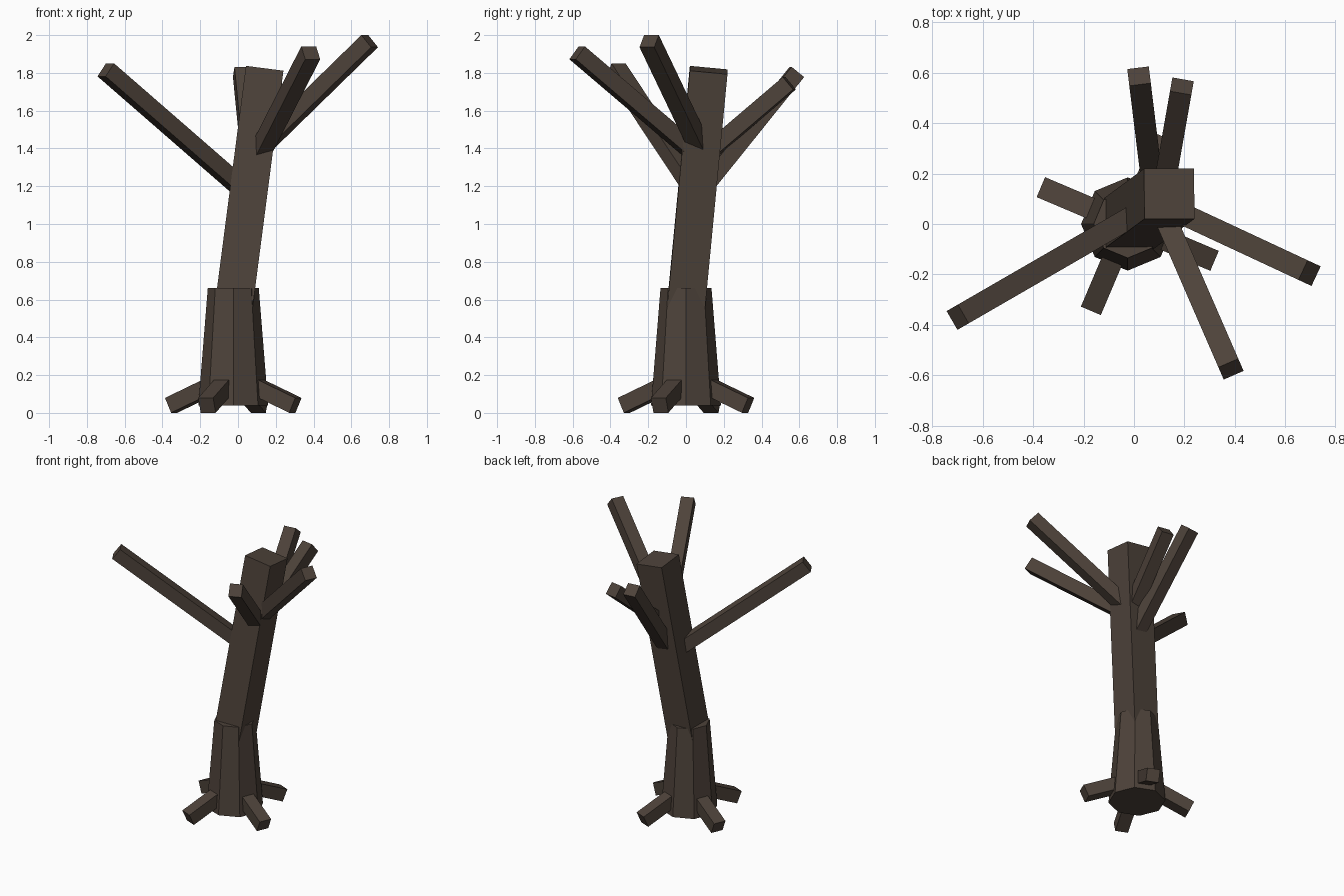
import bpy
from math import radians, cos, sin, atan
from mathutils import Matrix, Vector

if "Cube" in bpy.data.objects:
    bpy.data.objects.remove(bpy.data.objects["Cube"])

bark = bpy.data.materials.new("bark")
bark.diffuse_color = (0.075, 0.055, 0.042, 1)
bark.use_nodes = True
bark.node_tree.nodes["Principled BSDF"].inputs["Base Color"].default_value = bark.diffuse_color


def finish(name):
    ob = bpy.context.object
    ob.name = name
    ob.data.materials.append(bark)
    return ob


def beam(name, tip, heading, pitch, length, thick=0.086):
    """Square beam ending at tip, pointing along heading/pitch (degrees)."""
    h, p = radians(heading), radians(pitch)
    d = Vector((cos(h) * cos(p), sin(h) * cos(p), sin(p)))
    bpy.ops.mesh.primitive_cube_add(size=1)
    ob = finish(name)
    ob.matrix_world = (Matrix.Translation(Vector(tip) - d * length / 2)
                       @ Matrix.Rotation(h, 4, 'Z') @ Matrix.Rotation(-p, 4, 'Y')
                       @ Matrix.Diagonal((length, thick, thick, 1)))


# Flared octagonal trunk base
cx = -0.025
bpy.ops.mesh.primitive_cone_add(vertices=8, radius1=0.185, radius2=0.135,
                                depth=0.62, location=(cx, 0, 0.35))
finish("trunk_base")

# Leaning square upper trunk
length = 1.3
bpy.ops.mesh.primitive_cube_add(size=1)
trunk = finish("upper_trunk")
lean = Matrix.Rotation(atan(0.13), 4, 'Y') @ Matrix.Rotation(-atan(0.095), 4, 'X')
trunk.matrix_world = (Matrix.Translation((0.14, 0.12, 1.815)) @ lean
                      @ Matrix.Translation((0, 0, -length / 2))
                      @ Matrix.Diagonal((0.2, 0.2, length, 1)))

# Four roots sloping down to the ground
for i in range(4):
    a = 67 + 90 * i
    r = 0.357
    tip = (cx + r * cos(radians(a)), r * sin(radians(a)), 0.04)
    beam(f"root_{i + 1}", tip, a, -24, 0.33)

# Bare branches: tip, heading, pitch, length
branches = [
    ((-0.70, -0.37, 1.816), 210, 41 - 4, 1.04),
    ((0.385, -0.576, 1.906), -66.5, 38, 0.85),
    ((0.697, -0.195, 1.968), -25, 41.5, 0.83),
    ((0.19, 0.547, 1.745), 80, 40, 0.59),
    ((0.02, 0.587, 1.805), 97, 51, 0.80),
]
for i, (tip, heading, pitch, size) in enumerate(branches):
    beam(f"branch_{i + 1}", tip, heading, pitch, size)
